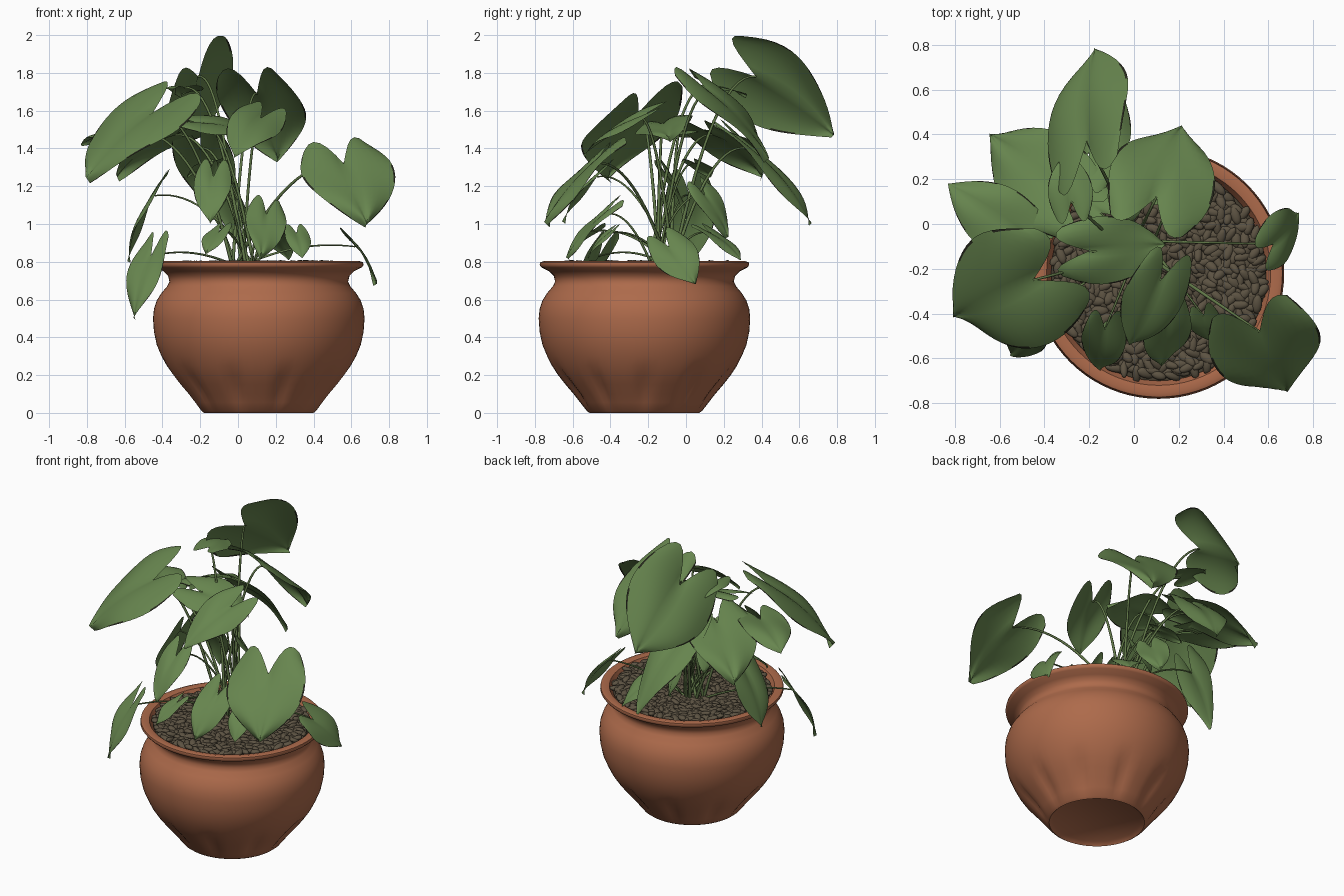
import bpy, bmesh, math, random
from mathutils import Vector, Quaternion, Matrix

random.seed(4)
if "Cube" in bpy.data.objects:
    bpy.data.objects.remove(bpy.data.objects["Cube"], do_unlink=True)


def material(name, colour):
    mat = bpy.data.materials.new(name)
    mat.use_nodes = True
    mat.diffuse_color = (*colour, 1)
    mat.node_tree.nodes["Principled BSDF"].inputs["Base Color"].default_value = (*colour, 1)
    return mat


terracotta = material("terracotta", (0.42, 0.145, 0.07))
leaf_green = material("leaf green", (0.135, 0.235, 0.077))
leaf_edge = material("dark leaf edge", (0.02, 0.022, 0.012))
stem_green = material("stem green", (0.12, 0.19, 0.065))
pebble_brown = material("pebble brown", (0.108, 0.086, 0.055))
soil_brown = material("dark soil", (0.06, 0.048, 0.03))

POT = Vector((0.11, -0.22, 0))


def finish(name, bm, *mats):
    mesh = bpy.data.meshes.new(name)
    bm.to_mesh(mesh)
    bm.free()
    for mat in mats:
        mesh.materials.append(mat)
    obj = bpy.data.objects.new(name, mesh)
    bpy.context.collection.objects.link(obj)
    for poly in mesh.polygons:
        poly.use_smooth = True
    return obj


# Pot: revolved profile, fluted near the foot, hollow at the top
def make_pot():
    profile = [(0.27, 0.02), (0.29, 0), (0.305, 0.01), (0.34, 0.055), (0.375, 0.1), (0.418, 0.15),
               (0.457, 0.2), (0.49, 0.25), (0.515, 0.3),
               (0.54, 0.36), (0.555, 0.43), (0.56, 0.5), (0.555, 0.55), (0.54, 0.595), (0.515, 0.635),
               (0.485, 0.67), (0.473, 0.695), (0.48, 0.725), (0.505, 0.75), (0.545, 0.77), (0.555, 0.783),
               (0.552, 0.797), (0.535, 0.803), (0.5, 0.795), (0.465, 0.72)]
    sides = 80
    bm = bmesh.new()
    rings = []
    for r, z in profile:
        flute = 0.055 * math.sin(math.pi * z / 0.26) if z < 0.26 else 0
        ring = []
        for i in range(sides):
            a = math.tau * i / sides
            rr = r * (1 - flute * max(0, math.cos(10 * a)) ** 2)
            ring.append(bm.verts.new(POT + Vector((rr * math.cos(a), rr * math.sin(a), z))))
        rings.append(ring)
    for low, high in zip(rings, rings[1:]):
        for i in range(sides):
            j = (i + 1) % sides
            bm.faces.new((low[i], low[j], high[j], high[i]))
    bm.faces.new(rings[0][::-1])
    pot = finish("pot", bm, terracotta)
    bpy.context.view_layer.objects.active = pot
    pot.select_set(True)
    bpy.ops.object.shade_smooth_by_angle(angle=math.radians(50))
    pot.select_set(False)


# Soil disc with a layer of long overlapping pebbles
def make_soil():
    bm = bmesh.new()
    bmesh.ops.create_circle(bm, cap_ends=True, segments=48, radius=0.48,
                            matrix=Matrix.Translation(POT + Vector((0, 0, 0.77))))
    finish("soil", bm, soil_brown)
    bm = bmesh.new()
    count = 680
    for i in range(count):
        r = 0.468 * math.sqrt((i + 0.5) / count)
        a = i * math.pi * (3 - math.sqrt(5))
        place = POT + Vector((r * math.cos(a), r * math.sin(a), 0.782 + random.uniform(-0.008, 0.008)))
        turn = Matrix.Rotation(random.uniform(0, math.pi), 4, "Z") @ Matrix.Rotation(random.uniform(-0.4, 0.4), 4, "Y")
        size = Matrix.Diagonal((random.uniform(0.034, 0.046), random.uniform(0.017, 0.023), 0.015, 1))
        bmesh.ops.create_icosphere(bm, subdivisions=2, radius=1, matrix=Matrix.Translation(place) @ turn @ size)
    finish("pebbles", bm, pebble_brown)


# Heart-shaped blade: rows run from the notch to the tip, with patchy dark rims
def make_leaf(name, base, tip, width, roll):
    axis = tip - base
    length = axis.length
    along = axis.normalized()
    across = along.cross(Vector((0, 0, 1))).normalized()
    across.rotate(Quaternion(along, math.radians(roll)))
    normal = across.cross(along)
    phase = random.uniform(0, math.tau)
    rows, cols = 16, 14
    spread = [-1] + [0.96 * (2 * j / (cols - 2) - 1) for j in range(cols - 1)] + [1]
    bm = bmesh.new()
    grid = []
    for i in range(rows + 1):
        s = i / rows
        half = width / 2 * math.sin(math.pi * (0.25 + 0.75 * s))
        line = []
        for a in spread:
            back = 0.42 * math.sin(math.pi * 0.72 * abs(a)) * (1 - s) ** 2
            arch = 0.32 * s * (1 - s) - 0.1 * back
            wave = 0.035 * abs(a) * math.sin(phase + 7 * s + 2 * a)
            fold = 0.1 * width * (abs(a) - 1.3 * a * a)
            line.append(bm.verts.new(base + along * length * (s - back) + across * half * a
                                     + normal * (length * (arch + wave) + fold)))
        grid.append(line)
    for i, (r0, r1) in enumerate(zip(grid, grid[1:])):
        for j in range(cols):
            face = bm.faces.new((r0[j], r0[j + 1], r1[j + 1], r1[j]))
            rim = j in (0, cols - 1) and math.sin(phase + i + j) > 0
            face.material_index = 1 if rim else 0
    bmesh.ops.remove_doubles(bm, verts=bm.verts, dist=0.0005)
    finish(name, bm, leaf_green, leaf_edge)


# Stem: thin arching curve from the crown to the notch
def make_stem(name, end, thickness):
    angle = random.uniform(0, math.tau)
    root = Vector((0.03 + 0.06 * math.cos(angle), -0.13 + 0.06 * math.sin(angle), 0.77))
    bend = root.lerp(end, 0.5)
    bend.z = max(end.z, 0.85) + 0.04
    curve = bpy.data.curves.new(name, "CURVE")
    curve.dimensions = "3D"
    curve.bevel_depth = thickness
    curve.bevel_resolution = 1
    spline = curve.splines.new("POLY")
    steps = 14
    spline.points.add(steps)
    for i, point in enumerate(spline.points):
        t = i / steps
        p = root * (1 - t) ** 2 + bend * 2 * t * (1 - t) + end * t * t
        point.co = (*p, 1)
        point.radius = 1.2 - 0.5 * t
    curve.materials.append(stem_green)
    bpy.context.collection.objects.link(bpy.data.objects.new(name, curve))


# Each leaf: notch point, tip point, width, roll in degrees
upper_leaves = [
    ((-0.21, 0.37, 1.78), (-0.17, 0.78, 1.47), 0.56, -52),
    ((0.1, 0.12, 1.69), (0.21, 0.43, 1.34), 0.48, 0),
    ((-0.2, 0.32, 1.4), (-0.1, 0.66, 1.0), 0.32, 0),
    ((-0.33, 0.14, 1.47), (-0.64, 0.4, 1.25), 0.43, 0),
    ((-0.53, -0.03, 1.48), (-0.83, 0.18, 1.42), 0.3, 0),
    ((-0.45, -0.25, 1.59), (-0.8, -0.41, 1.24), 0.59, -14),
    ((-0.2, -0.12, 1.53), (0.14, -0.09, 1.45), 0.32, 15),
    ((0.12, -0.25, 1.56), (-0.02, -0.54, 1.36), 0.28, -18),
    ((0.56, -0.48, 1.32), (0.68, -0.74, 1.0), 0.5, 9),
    ((-0.28, 0.1, 1.72), (-0.3, 0.32, 1.68), 0.2, 0),
]
lower_leaves = [
    ((0.15, -0.43, 1.05), (0.12, -0.63, 0.82), 0.22, -20),
    ((-0.13, -0.47, 1.25), (-0.15, -0.65, 1.01), 0.2, 0),
    ((-0.1, -0.5, 0.96), (-0.17, -0.62, 0.84), 0.14, 0),
    ((0.31, -0.41, 0.95), (0.34, -0.52, 0.82), 0.14, 0),
    ((0.62, -0.09, 0.88), (0.73, 0.05, 0.68), 0.24, 40),
    ((-0.46, -0.46, 0.83), (-0.55, -0.58, 0.5), 0.21, 0),
    ((-0.44, 0.02, 1.15), (-0.58, 0.03, 0.8), 0.27, 0),
    ((-0.05, 0.1, 1.15), (-0.03, 0.22, 0.93), 0.2, 30),
    ((-0.1, -0.1, 1.25), (-0.13, 0, 1.02), 0.15, 0),
    ((-0.15, 0.05, 1.32), (-0.27, 0.13, 1.25), 0.15, 0),
    ((0.17, 0.13, 0.95), (0.27, 0.29, 0.81), 0.2, 0),
]

make_pot()
make_soil()
for group, leaves, thickness in (("upper", upper_leaves, 0.008), ("lower", lower_leaves, 0.006)):
    for n, (base, tip, width, roll) in enumerate(leaves, 1):
        make_leaf(f"{group}_leaf_{n}", Vector(base), Vector(tip), width, roll)
        make_stem(f"{group}_stem_{n}", Vector(base), thickness)
